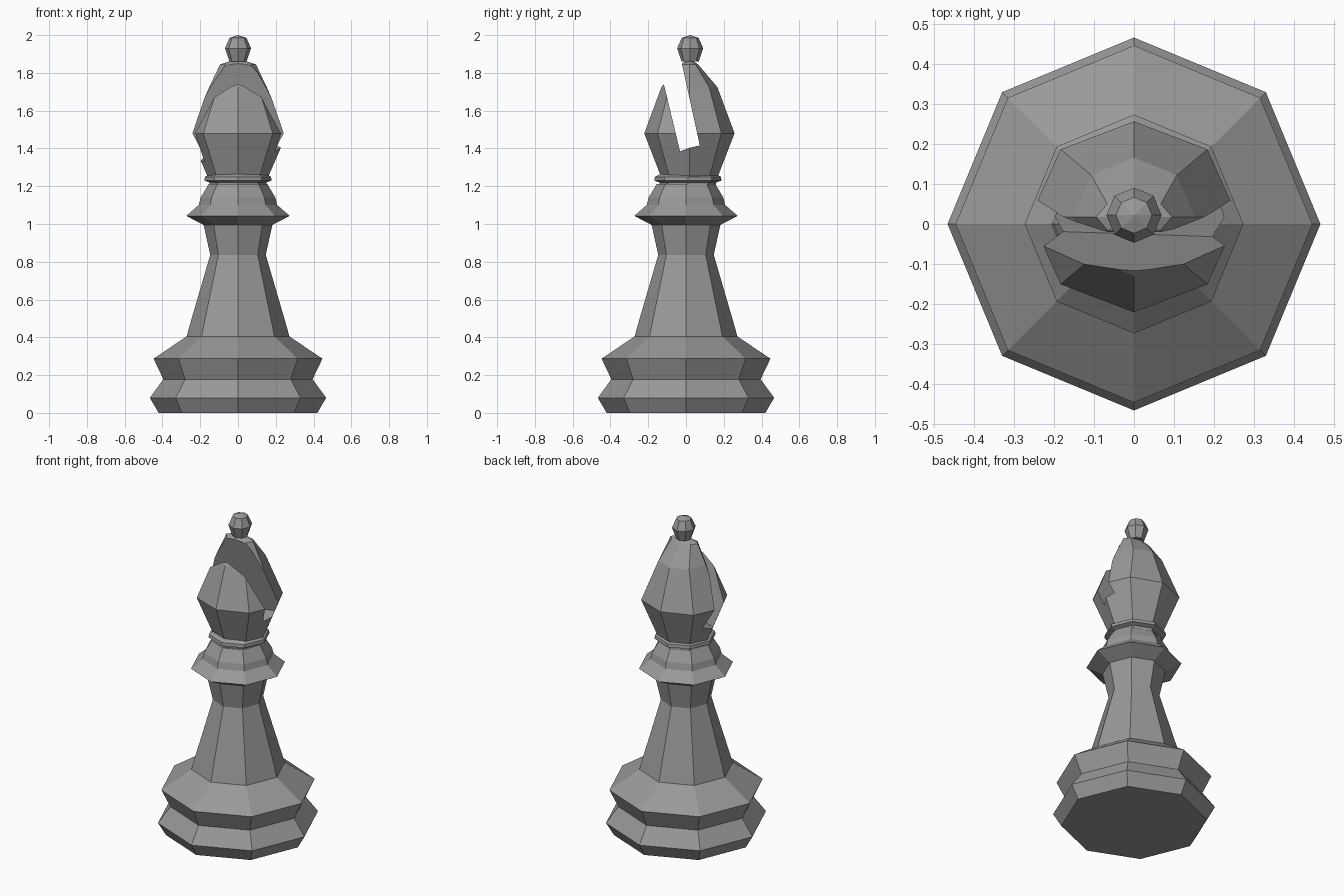
import bpy, bmesh
from math import cos, sin, pi

if "Cube" in bpy.data.objects:
    bpy.data.objects.remove(bpy.data.objects["Cube"])

SIDES = 8

dark_grey = bpy.data.materials.new("dark_grey")
dark_grey.diffuse_color = (0.32, 0.32, 0.32, 1)
dark_grey.use_nodes = True
dark_grey.node_tree.nodes["Principled BSDF"].inputs["Base Color"].default_value = dark_grey.diffuse_color


def add_object(name, bm):
    bmesh.ops.recalc_face_normals(bm, faces=bm.faces[:])
    me = bpy.data.meshes.new(name)
    bm.to_mesh(me)
    bm.free()
    me.materials.append(dark_grey)
    ob = bpy.data.objects.new(name, me)
    bpy.context.collection.objects.link(ob)
    return ob


def turned(name, profile, y=0.0, tip=None):
    """Eight-sided turned part; profile rows are (x radius, y radius, z)."""
    bm = bmesh.new()
    rings = [[bm.verts.new((rx * cos(2 * pi * i / SIDES),
                            y + ry * sin(2 * pi * i / SIDES), z))
              for i in range(SIDES)] for rx, ry, z in profile]
    for a, b in zip(rings, rings[1:]):
        for i in range(SIDES):
            j = (i + 1) % SIDES
            bm.faces.new((a[i], a[j], b[j], b[i]))
    bm.faces.new(rings[0])
    if tip is None:
        bm.faces.new(rings[-1])
    else:
        top = bm.verts.new((0, y, tip))
        for i in range(SIDES):
            bm.faces.new((rings[-1][i], rings[-1][(i + 1) % SIDES], top))
    return add_object(name, bm)


def round_rows(rows):
    return [(r, r, z) for r, z in rows]


# Base, stem and collar
turned("base_and_stem", round_rows([
    (0.42, 0), (0.467, 0.08), (0.395, 0.178), (0.447, 0.287), (0.272, 0.405),
    (0.257, 0.46), (0.147, 0.837), (0.182, 0.995), (0.274, 1.043),
    (0.208, 1.10), (0.198, 1.14), (0.155, 1.212)]))

# Thin ring under the head
turned("neck_ring", round_rows([
    (0.15, 1.205), (0.15, 1.22), (0.178, 1.23), (0.175, 1.25), (0.145, 1.265)]), y=0.01)

# Head, narrowing to a flattened crown
head = turned("head", [
    (0.16, 0.15, 1.25), (0.26, 0.239, 1.48), (0.152, 0.148, 1.725),
    (0.095, 0.046, 1.845)], y=0.018, tip=1.875)

# Slanted wedge that cuts the slit, deeper on the left
bm = bmesh.new()
for x, floor in ((0.3, [(-0.035, 1.40), (0.07, 1.43)]),
                 (-0.3, [(-0.015, 1.31), (0.09, 1.34)])):
    for y, z in floor + [(-0.055, 2.0), (-0.179, 2.0)]:
        bm.verts.new((x, y, z))
bmesh.ops.convex_hull(bm, input=bm.verts[:])
cutter = add_object("slit_cutter", bm)
cutter.hide_render = True
cutter.hide_viewport = True
cut = head.modifiers.new("slit", 'BOOLEAN')
cut.operation = 'DIFFERENCE'
cut.solver = 'EXACT'
cut.object = cutter

# Bead on top
turned("top_bead", round_rows([
    (0.045, 1.86), (0.069, 1.93), (0.045, 1.985)]), y=0.022, tip=2.0)
